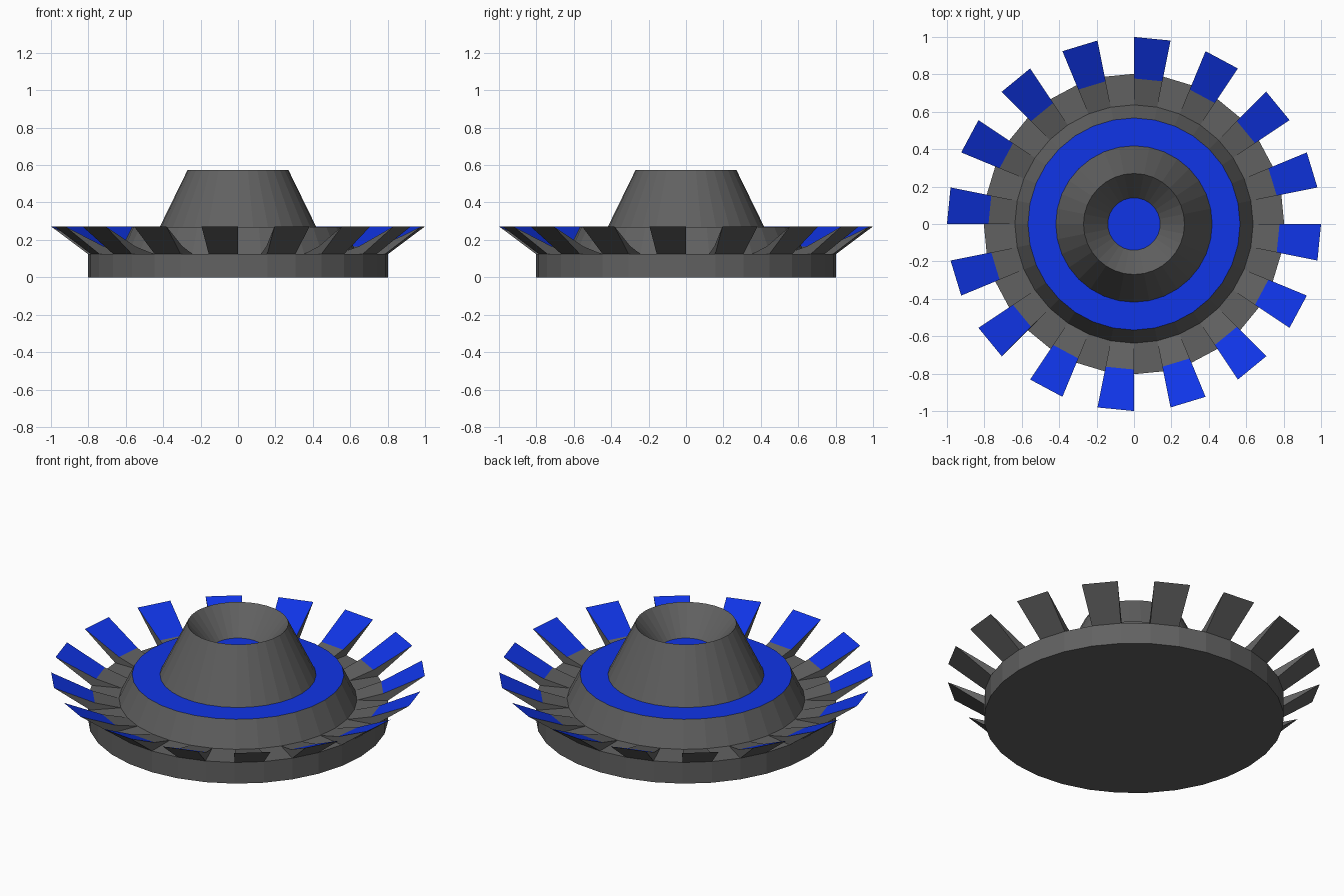
import bpy
import bmesh
from math import cos, sin, tau

if "Cube" in bpy.data.objects:
    bpy.data.objects.remove(bpy.data.objects["Cube"])

SEGS = 32


def material(name, color):
    m = bpy.data.materials.new(name)
    m.diffuse_color = color
    m.use_nodes = True
    m.node_tree.nodes["Principled BSDF"].inputs["Base Color"].default_value = m.diffuse_color
    return m


GREY = material("dark_grey", (0.12, 0.12, 0.12, 1))
BLUE = material("blue", (0.005, 0.035, 0.8, 1))


def finish(name, bm):
    bmesh.ops.remove_doubles(bm, verts=bm.verts, dist=1e-5)
    me = bpy.data.meshes.new(name)
    bm.to_mesh(me)
    bm.free()
    me.materials.append(GREY)
    me.materials.append(BLUE)
    ob = bpy.data.objects.new(name, me)
    bpy.context.collection.objects.link(ob)
    return ob


def polar(r, z, i):
    a = tau * i / SEGS
    return (r * cos(a), r * sin(a), z)


def turned(name, profile, blue_bands=()):
    """Revolve (radius, z) points, ordered so that faces look outward; r = 0 closes with a cap."""
    bm = bmesh.new()
    for k, (p, q) in enumerate(zip(profile, profile[1:])):
        if p[0] == 0 or q[0] == 0:
            r, z = q if p[0] == 0 else p
            ring = [bm.verts.new(polar(r, z, i)) for i in range(SEGS)]
            faces = [bm.faces.new(ring[::-1] if p[0] == 0 else ring)]
        else:
            faces = [bm.faces.new([bm.verts.new(co) for co in (
                polar(*p, i), polar(*p, i + 1), polar(*q, i + 1), polar(*q, i))])
                for i in range(SEGS)]
        for f in faces:
            f.material_index = 1 if k in blue_bands else 0
    return finish(name, bm)


# Base disc, open under the hub
turned("base_disc", [(0, 0), (0.803, 0), (0.803, 0.125), (0.637, 0.125)])

# Raised hub with a blue top ring
turned("hub", [(0.637, 0.125), (0.567, 0.27), (0.418, 0.27)], {1})

# Hollow tapered nozzle with a blue floor
turned("nozzle", [(0.418, 0.27), (0.27, 0.573), (0.14, 0.42), (0, 0.42)], {2})

# Sixteen flared teeth on alternate segments, with blue end faces
bm = bmesh.new()
section = [(0.637, 0.125), (0.803, 0.125), (1.0, 0.272), (0.778, 0.166)]
for i in range(-1, SEGS - 1, 2):
    a = [bm.verts.new(polar(r, z, i)) for r, z in section]
    b = [bm.verts.new(polar(r, z, i + 1)) for r, z in section]
    bm.faces.new(a)
    bm.faces.new(b[::-1])
    for k in (1, 2, 3):
        n = (k + 1) % 4
        f = bm.faces.new([a[k], b[k], b[n], a[n]])
        f.material_index = 1 if k == 2 else 0
finish("teeth", bm)
